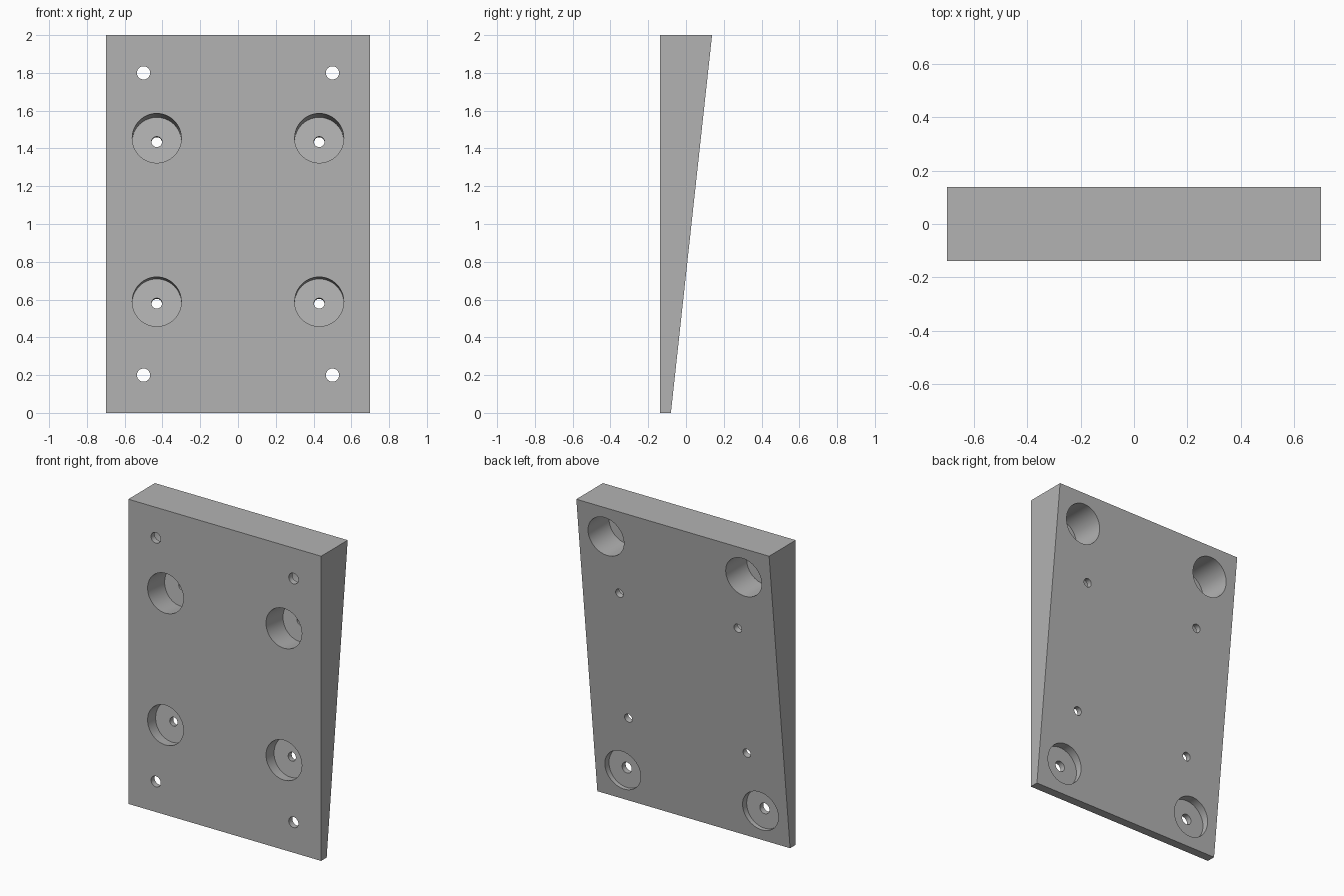
import bpy, bmesh, math
from mathutils import Matrix, Vector

cube = bpy.data.objects.get("Cube")
if cube:
    bpy.data.objects.remove(cube, do_unlink=True)

HALF_W, HEIGHT = 0.70, 2.0
FRONT, BACK_LOW, BACK_TOP = -0.138, -0.08, 0.138
TILT = math.atan2(BACK_TOP - BACK_LOW, HEIGHT)
FLOOR = 0.037          # material left under each counterbore
BORE_R = 0.13

grey = bpy.data.materials.new("plain grey")
grey.use_nodes = True
colour = (0.45, 0.45, 0.45, 1)
grey.diffuse_color = colour
grey.node_tree.nodes["Principled BSDF"].inputs["Base Color"].default_value = colour


def finish(name, bm):
    bmesh.ops.recalc_face_normals(bm, faces=bm.faces)
    mesh = bpy.data.meshes.new(name)
    bm.to_mesh(mesh)
    bm.free()
    mesh.materials.append(grey)
    obj = bpy.data.objects.new(name, mesh)
    bpy.context.collection.objects.link(obj)
    return obj


def add_rod(bm, start, end, radius):
    axis = end - start
    turn = axis.to_track_quat("Z", "Y").to_matrix().to_4x4()
    bmesh.ops.create_cone(bm, cap_ends=True, segments=64, radius1=radius,
                          radius2=radius, depth=axis.length,
                          matrix=Matrix.Translation((start + end) / 2) @ turn)


# Wedge body: side profile extruded across the width
bm = bmesh.new()
profile = [(FRONT, 0), (BACK_LOW, 0), (BACK_TOP, HEIGHT), (FRONT, HEIGHT)]
side = bm.faces.new([bm.verts.new((-HALF_W, y, z)) for y, z in profile])
ext = bmesh.ops.extrude_face_region(bm, geom=[side])
bmesh.ops.translate(bm, vec=(2 * HALF_W, 0, 0),
                    verts=[v for v in ext["geom"] if isinstance(v, bmesh.types.BMVert)])
plate = finish("wedge_plate", bm)

# Cutters: wide bores first, then the screw holes through their floors
bores, holes = bmesh.new(), bmesh.new()
slanted = Vector((0, math.cos(TILT), -math.sin(TILT)))   # square to the back face
straight = Vector((0, 1, 0))                             # square to the front face
for s in (-1, 1):
    # Front counterbores, square to the sloping back
    for z in (0.589, 1.4545):
        mouth = Vector((s * 0.43, FRONT, z))
        thick = (BACK_LOW + z * math.tan(TILT) - FRONT) * math.cos(TILT)
        add_rod(bores, mouth - slanted * 0.1, mouth + slanted * (thick - FLOOR), BORE_R)
        add_rod(holes, mouth - slanted * 0.2, mouth + slanted * 0.4, 0.028)
    # Back counterbores, square to the flat front
    for z in (0.2, 1.8):
        seat = Vector((s * 0.5, FRONT + FLOOR, z))
        add_rod(bores, seat, seat + straight * 0.4, BORE_R)
        add_rod(holes, seat - straight * 0.2, seat + straight * 0.4, 0.035)

for name, bm in (("bore_cutter", bores), ("hole_cutter", holes)):
    cutter = finish(name, bm)
    cutter.hide_render = True
    mod = plate.modifiers.new(name, "BOOLEAN")
    mod.operation, mod.solver, mod.object = "DIFFERENCE", "EXACT", cutter
    bpy.ops.object.select_all(action="DESELECT")
    plate.select_set(True)
    bpy.context.view_layer.objects.active = plate
    bpy.ops.object.modifier_apply(modifier=mod.name)
    bpy.data.objects.remove(cutter, do_unlink=True)

# Smooth bore walls, crisp rims
bpy.ops.object.shade_smooth_by_angle(angle=math.radians(30))
